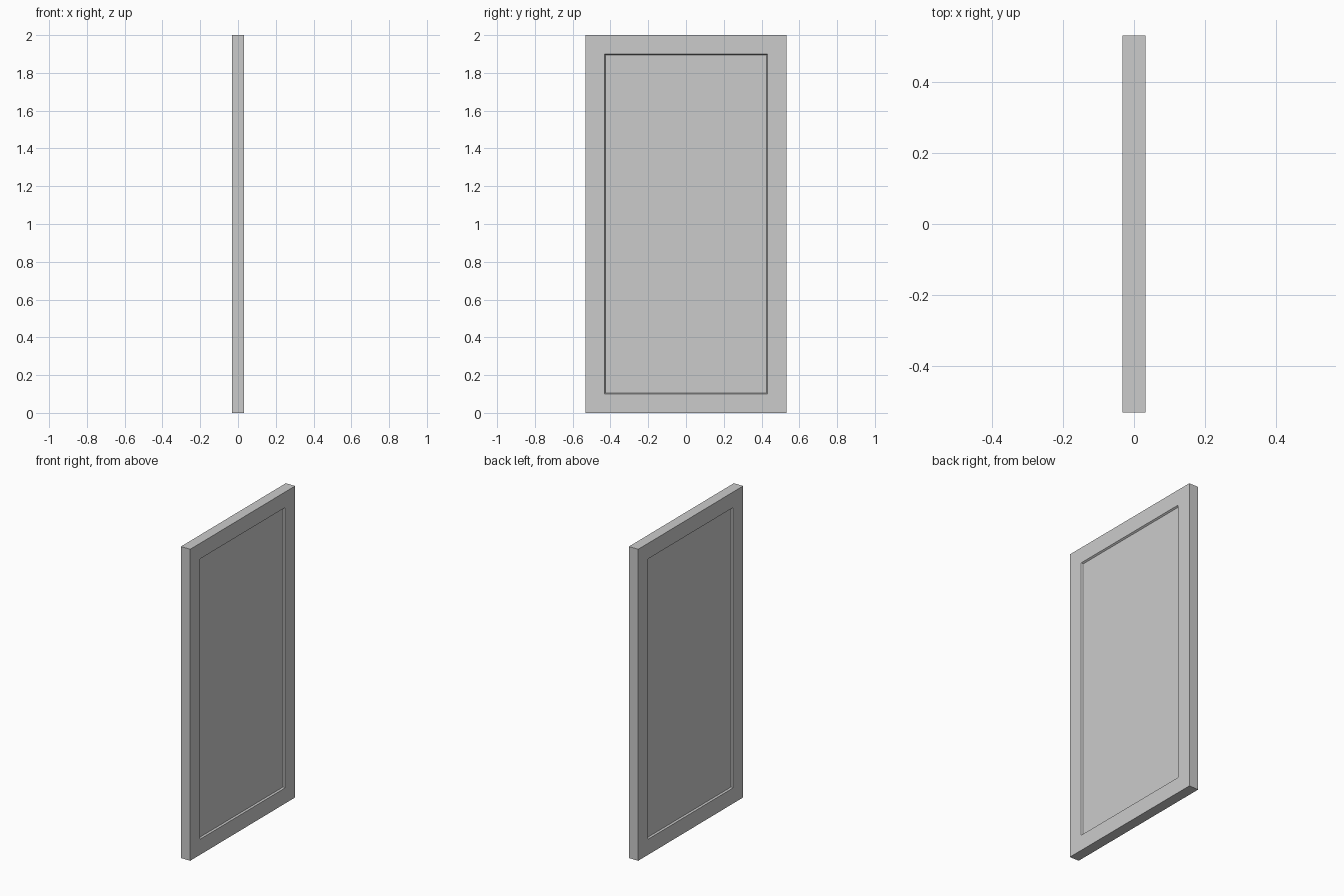
import bpy, bmesh
from mathutils import Matrix

if "Cube" in bpy.data.objects:
    bpy.data.objects.remove(bpy.data.objects["Cube"])

THICK, WIDTH, HEIGHT = 0.066, 1.064, 2.0
FRAME, SLOPE, DEPTH = 0.1, 0.006, 0.01

# Solid door slab standing on the ground
bm = bmesh.new()
bmesh.ops.create_cube(bm, size=1.0, matrix=Matrix.Translation((0, 0, HEIGHT / 2))
                      @ Matrix.Diagonal((THICK, WIDTH, HEIGHT, 1)))
bm.normal_update()

# Frame border and shallow recessed panel on both broad sides
for face in [f for f in bm.faces if abs(f.normal.x) > 0.9]:
    bmesh.ops.inset_region(bm, faces=[face], thickness=FRAME, use_even_offset=True)
    bmesh.ops.inset_region(bm, faces=[face], thickness=SLOPE, depth=-DEPTH,
                           use_even_offset=True)

mesh = bpy.data.meshes.new("door_panel")
bm.to_mesh(mesh)
bm.free()
door = bpy.data.objects.new("door_panel", mesh)
bpy.context.collection.objects.link(door)
